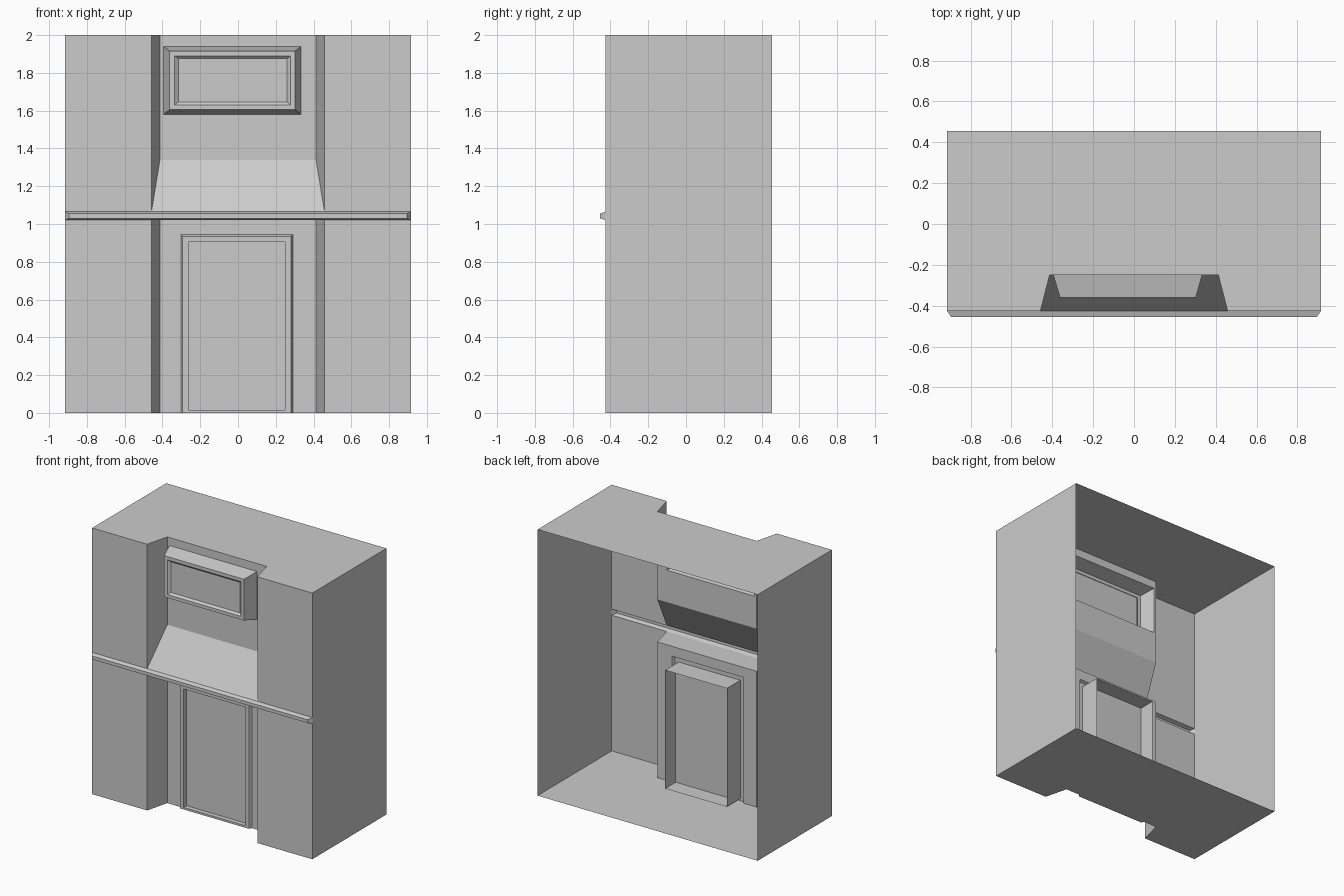
import bpy, bmesh

if "Cube" in bpy.data.objects:
    bpy.data.objects.remove(bpy.data.objects["Cube"])

W, H = 0.915, 2.0                 # half width, height
FRONT, BACK, WALL = -0.425, 0.455, -0.25
MOUTH, INNER = 0.458, 0.413       # recess half widths at front and at back wall
LOW, HIGH, SILL = 1.02, 1.065, 1.34  # ledge bottom, ledge top, slope top


def make(name, faces):
    bm = bmesh.new()
    for f in faces:
        bm.faces.new([bm.verts.new(p) for p in f])
    bmesh.ops.remove_doubles(bm, verts=bm.verts, dist=1e-5)
    mesh = bpy.data.meshes.new(name)
    bm.to_mesh(mesh)
    bm.free()
    ob = bpy.data.objects.new(name, mesh)
    bpy.context.collection.objects.link(ob)
    return ob


def mirrored(faces):
    return faces + [[(-x, y, z) for x, y, z in reversed(f)] for f in faces]


def rect(x0, x1, z0, z1, y):
    return [(x0, y, z0), (x1, y, z0), (x1, y, z1), (x0, y, z1)]


def rings(loops, cap=False):
    """Join a series of front-facing rectangles, optionally closing the last."""
    faces = []
    for a, b in zip(loops, loops[1:]):
        for i in range(4):
            j = (i + 1) % 4
            # skip strips squashed flat where both edges lie on one line
            if a[i][1] == b[i][1] and a[i][2] == a[j][2] == b[i][2]:
                continue
            faces.append([a[i], a[j], b[j], b[i]])
    return faces + [loops[-1]] if cap else faces


# Outer shell, open at the back, with the recess notched out of top and bottom
plan = [(-W, FRONT), (-MOUTH, FRONT), (-INNER, WALL), (INNER, WALL),
        (MOUTH, FRONT), (W, FRONT), (W, BACK), (-W, BACK)]
make("building_shell",
     [[(x, y, H) for x, y in plan], [(x, y, 0) for x, y in reversed(plan)]]
     + mirrored([[(W, FRONT, 0), (W, BACK, 0), (W, BACK, H), (W, FRONT, H)]]))

# Flat front piers either side of the recess
make("front_piers", mirrored([rect(MOUTH, W, 0, LOW, FRONT),
                              rect(MOUTH, W, HIGH, H, FRONT)]))

# Slanted side walls of the recess, lower ceiling and upper slope
make("recess_sides", mirrored([
    [(INNER, WALL, 0), (MOUTH, FRONT, 0), (MOUTH, FRONT, LOW), (INNER, WALL, LOW)],
    [(INNER, WALL, SILL), (MOUTH, FRONT, HIGH), (MOUTH, FRONT, H), (INNER, WALL, H)]]))
make("recess_ceiling", [[(-INNER, WALL, LOW), (INNER, WALL, LOW),
                         (MOUTH, FRONT, LOW), (-MOUTH, FRONT, LOW)]])
make("awning_slope", [[(-MOUTH, FRONT, HIGH), (MOUTH, FRONT, HIGH),
                       (INNER, WALL, SILL), (-INNER, WALL, SILL)]])

# Chamfered ledge across the front
make("ledge", rings([rect(-W, W, LOW, HIGH, FRONT),
                     rect(-W + .02, W - .02, LOW + .01, HIGH - .01, -0.455)], cap=True))

# Lower back wall with raised door frame and deep reveal
make("door_wall_and_frame", rings([
    rect(-INNER, INNER, 0, LOW, WALL),
    rect(-.303, .29, 0, .945, WALL),
    rect(-.293, .28, 0, .935, -.27),
    rect(-.262, .25, .015, .905, -.27),
    rect(-.262, .25, .015, .905, -.11)]))
make("door_panel", [rect(-.262, .25, .015, .905, -.235)])

# Upper back wall with the tapered, inset sign box
make("upper_wall_and_sign_box", rings([
    rect(-INNER, INNER, SILL, H, WALL),
    rect(-.395, .333, 1.58, 1.94, WALL),
    rect(-.362, .302, 1.605, 1.915, -.36),
    rect(-.335, .278, 1.63, 1.89, -.36),
    rect(-.315, .26, 1.645, 1.875, -.345)], cap=True))
